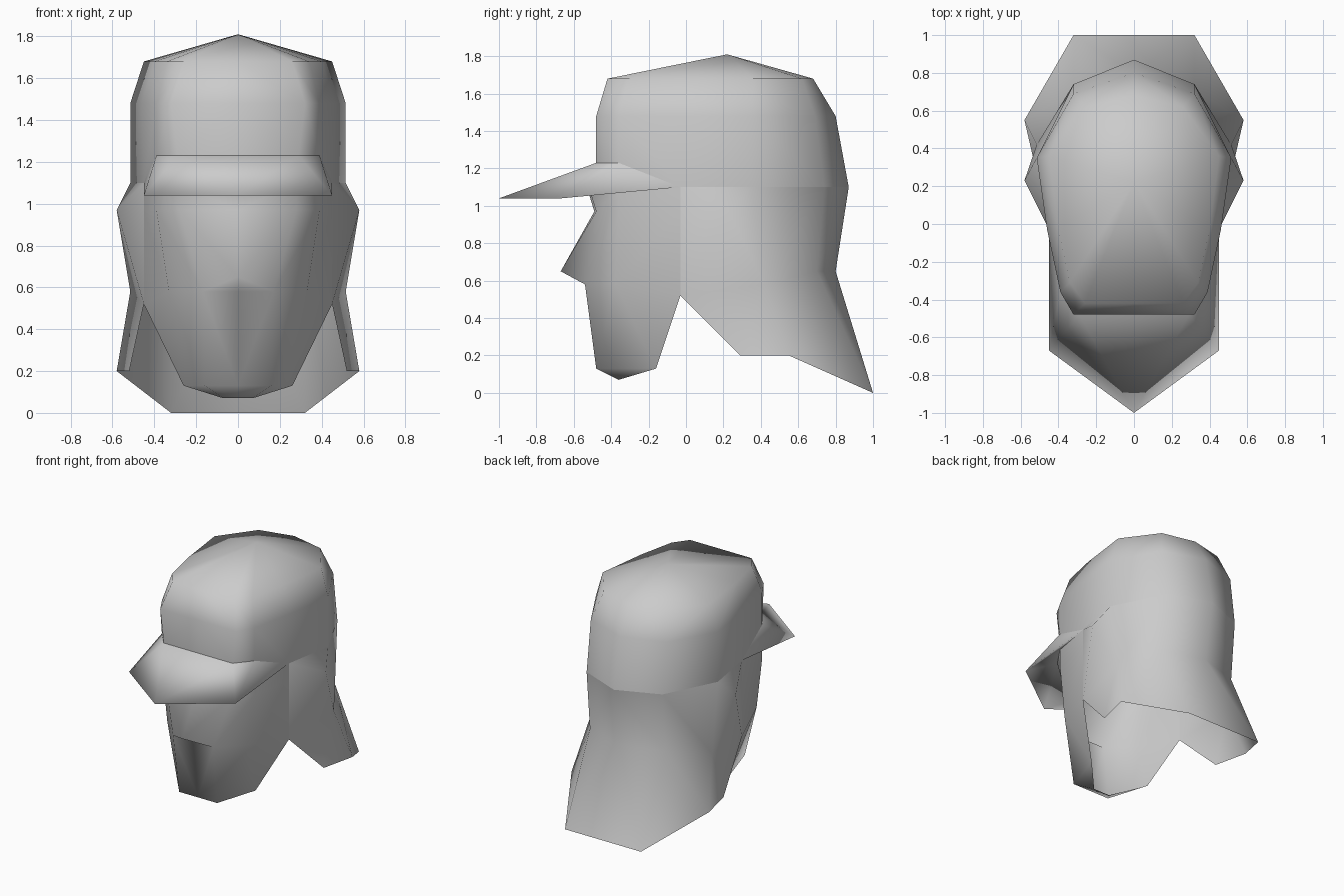
import bpy
import bmesh

default_cube = bpy.data.objects.get("Cube")
if default_cube:
    bpy.data.objects.remove(default_cube, do_unlink=True)

grey = bpy.data.materials.new("plain grey")
grey.use_nodes = True
grey.diffuse_color = (0.6, 0.6, 0.6, 1)
grey.node_tree.nodes["Principled BSDF"].inputs["Base Color"].default_value = grey.diffuse_color


def build_half(name, points, faces):
    """Build the left half of a shell and mirror it across the centre plane."""
    bm = bmesh.new()
    verts = [bm.verts.new(point) for point in points]
    for face in faces:
        bm.faces.new([verts[index] for index in face])
    bmesh.ops.recalc_face_normals(bm, faces=bm.faces[:])
    for face in bm.faces:
        face.smooth = True
    mesh = bpy.data.meshes.new(name)
    bm.to_mesh(mesh)
    bm.free()
    mesh.materials.append(grey)
    shell = bpy.data.objects.new(name, mesh)
    bpy.context.collection.objects.link(shell)
    mirror = shell.modifiers.new("Mirror", "MIRROR")
    mirror.use_axis[0] = True
    mirror.use_clip = True
    mirror.merge_threshold = 0.001
    return shell


def strip_faces(rows, columns):
    """Quads joining consecutive rows of equal length."""
    return [(row * columns + col, row * columns + col + 1,
             (row + 1) * columns + col + 1, (row + 1) * columns + col)
            for row in range(rows - 1) for col in range(columns - 1)]


def at_height(outline, z):
    return [(x, y, z) for x, y in outline]


# Shared edges: lower crown rim at the back, brim root, and top of the face guard
back_rim = at_height([(0, .87), (.32, .74), (.515, .35), (.45, -.03)], 1.1)
brim_root = at_height([(.39, -.36), (.29, -.48), (0, -.48)], 1.23)
guard_top = at_height([(.45, -.03), (.39, -.36), (.28, -.52), (0, -.53)], 1.1)

# Crown: three rings closed by a fan at the peak
shoulder = at_height([(0, .8), (.32, .69), (.515, .35), (.46, -.03),
                      (.39, -.36), (.32, -.48), (0, -.48)], 1.48)
upper = at_height([(0, .68), (.26, .62), (.45, .36), (.4, -.03),
                   (.34, -.31), (.26, -.42), (0, -.42)], 1.68)
crown = back_rim + brim_root + shoulder + upper
columns = len(shoulder)
peak = len(crown)
fan = [(peak - columns + col, peak - columns + col + 1, peak)
       for col in range(columns - 1)]
build_half("crown", crown + [(0, .22, 1.81)], strip_faces(3, columns) + fan)

# Brim: thin wedge with a pointed rim, root above and face guard below
side_end = back_rim[-1]
rim = [(.45, -.67, 1.04), (0, -1, 1.04)]
brim = [side_end] + brim_root + rim + guard_top[1:]
END, ROOT_SIDE, ROOT_CORNER, ROOT_MID, RIM_SIDE, TIP, LOW_SIDE, LOW_CORNER, LOW_MID = range(9)
build_half("brim", brim, [
    (END, RIM_SIDE, ROOT_SIDE),
    (ROOT_SIDE, RIM_SIDE, ROOT_CORNER),
    (ROOT_CORNER, RIM_SIDE, TIP, ROOT_MID),
    (END, LOW_SIDE, RIM_SIDE),
    (LOW_SIDE, LOW_CORNER, RIM_SIDE),
    (LOW_CORNER, LOW_MID, TIP, RIM_SIDE),
])

# Face guard: three rows, a nose ridge and an angled chin
brow = at_height([(.45, -.03), (.39, -.36), (.28, -.48), (0, -.49)], .97)
cheek = [(.45, -.03, .52), (.33, -.38, .58), (.17, -.54, .58), (0, -.54, .58)]
chin = [(.26, -.16, .13), (.16, -.48, .13), (0, -.48, .13),
        (.07, -.36, .07), (0, -.36, .07), (0, -.67, .65)]
guard = guard_top + brow + cheek + chin
first_cheek = len(guard_top) + len(brow)
SIDE, CHEEK, CORNER, MID = range(first_cheek, first_cheek + 4)
JAW, CHIN_SIDE, CHIN_MID, BASE_SIDE, BASE_MID, NOSE = range(MID + 1, len(guard))
guard_faces = strip_faces(3, 4)
guard_faces.pop()  # the front panel becomes the nose
BROW_CORNER, BROW_MID = first_cheek - 2, first_cheek - 1
build_half("face_guard", guard, guard_faces + [
    (BROW_CORNER, BROW_MID, NOSE),
    (BROW_CORNER, NOSE, CORNER),
    (CORNER, NOSE, MID),
    (SIDE, CHEEK, JAW),
    (CHEEK, CORNER, CHIN_SIDE, JAW),
    (CORNER, MID, CHIN_MID, CHIN_SIDE),
    (JAW, CHIN_SIDE, BASE_SIDE),
    (CHIN_SIDE, CHIN_MID, BASE_MID, BASE_SIDE),
])

# Neck flap: tucked nape row, flared hem and an ear bulge on each side
nape = [(0, .8, .65), (.32, .7, .65), (.515, .42, .58)]
hem = [(0, 1, 0), (.32, 1, 0), (.58, .55, .2), (.52, .29, .2), (.45, -.03, .52)]
ear = [(.58, .23, .97)]
(RIM_BACK, RIM_TURN, RIM_FLANK, RIM_END, NAPE_BACK, NAPE_TURN, NAPE_FLANK,
 HEM_BACK, HEM_TURN, HEM_FLANK, HEM_FRONT, NOTCH, EAR) = range(13)
build_half("neck_flap", back_rim + nape + hem + ear, [
    (RIM_BACK, RIM_TURN, NAPE_TURN, NAPE_BACK),
    (RIM_TURN, RIM_FLANK, NAPE_FLANK, NAPE_TURN),
    (NAPE_BACK, NAPE_TURN, HEM_TURN, HEM_BACK),
    (NAPE_TURN, NAPE_FLANK, HEM_FLANK, HEM_TURN),
    (NAPE_FLANK, HEM_FRONT, HEM_FLANK),
    (NAPE_FLANK, NOTCH, HEM_FRONT),
    (RIM_FLANK, EAR, NAPE_FLANK),
    (RIM_FLANK, RIM_END, EAR),
    (RIM_END, NOTCH, EAR),
    (EAR, NOTCH, NAPE_FLANK),
])
